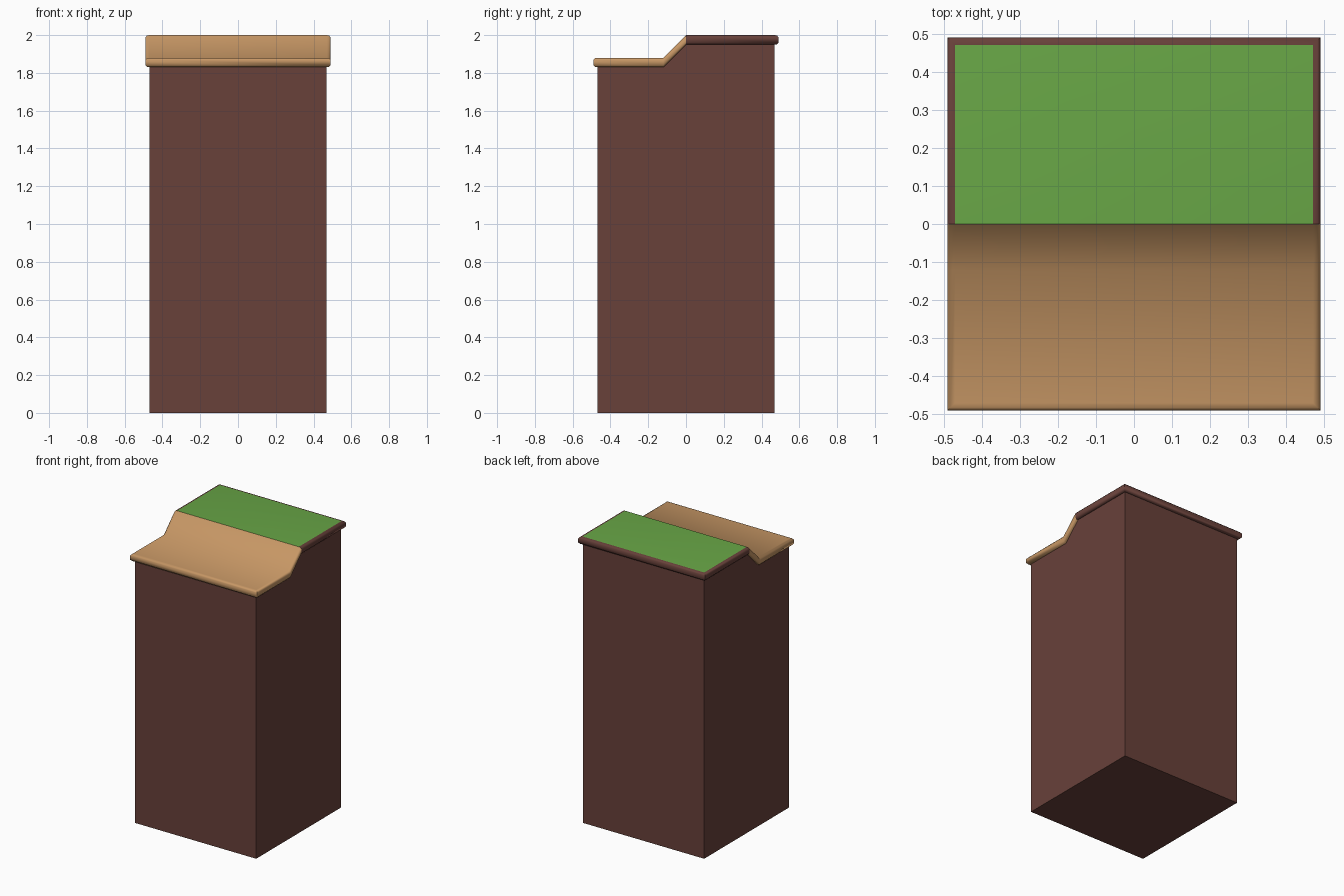
import bpy, bmesh, math

if "Cube" in bpy.data.objects:
    bpy.data.objects.remove(bpy.data.objects["Cube"])


def material(name, rgb):
    lin = [((c / 255 + 0.055) / 1.055) ** 2.4 for c in rgb]
    m = bpy.data.materials.new(name)
    m.diffuse_color = (*lin, 1)
    m.use_nodes = True
    m.node_tree.nodes["Principled BSDF"].inputs["Base Color"].default_value = m.diffuse_color
    return m


dirt = material("dark dirt", (104, 65, 58))
path_tan = material("path tan", (199, 151, 101))
green = material("grass green", (104, 166, 70))

FOOT = -0.12          # y where the ramp starts rising


def height(y):
    return 1.88 + 0.12 * min(1, max(0, (y - FOOT) / -FOOT))


def front_half(o):
    return [(-o, 0), (-o, FOOT), (-o, -o), (o, -o), (o, FOOT), (o, 0)]


def back_half(o):
    return [(o, 0), (o, o), (-o, o), (-o, 0)]


def join_rings(bm, a, b, closed=False):
    n = len(a)
    for i in range(n if closed else n - 1):
        j = (i + 1) % n
        bm.faces.new((a[i], b[i], b[j], a[j]))


def finish(bm, name, mats):
    me = bpy.data.meshes.new(name)
    bm.to_mesh(me)
    bm.free()
    for m in mats:
        me.materials.append(m)
    ob = bpy.data.objects.new(name, me)
    bpy.context.collection.objects.link(ob)
    bpy.ops.object.select_all(action='DESELECT')
    ob.select_set(True)
    bpy.context.view_layer.objects.active = ob
    bpy.ops.object.shade_smooth_by_angle(angle=math.radians(60))
    return ob


# rim cross-section: (outward offset, drop below the top surface)
RIM = [(0.47, 0), (0.482, 0.002), (0.49, 0.011), (0.49, 0.04),
       (0.48, 0.05), (0.468, 0.05)]


def cap(name, outline, rim, mats):
    bm = bmesh.new()
    rings = [[bm.verts.new((x, y, height(y) - d)) for x, y in outline(o)]
             for o, d in rim]
    for a, b in zip(rings, rings[1:]):
        join_rings(bm, a, b)
    # top surface strips, last material
    r = rings[0]
    n = len(r)
    for i in range(n // 2 - 1):
        f = bm.faces.new((r[i], r[i + 1], r[n - 2 - i], r[n - 1 - i]))
        f.material_index = len(mats) - 1
    return finish(bm, name, mats)


# sloped path cap at the front, grass cap with dirt rim at the back
cap("path_cap", front_half, RIM, [path_tan])
cap("grass_cap", back_half, RIM, [dirt, green])

# dirt block whose top follows the caps
bm = bmesh.new()
loop = front_half(0.468) + back_half(0.468)[1:-1]
top = [bm.verts.new((x, y, height(y) - 0.05)) for x, y in loop]
base = [bm.verts.new((x, y, 0)) for x, y in loop]
join_rings(bm, top, base, closed=True)
bm.faces.new(base[::-1])
finish(bm, "dirt_block", [dirt])
